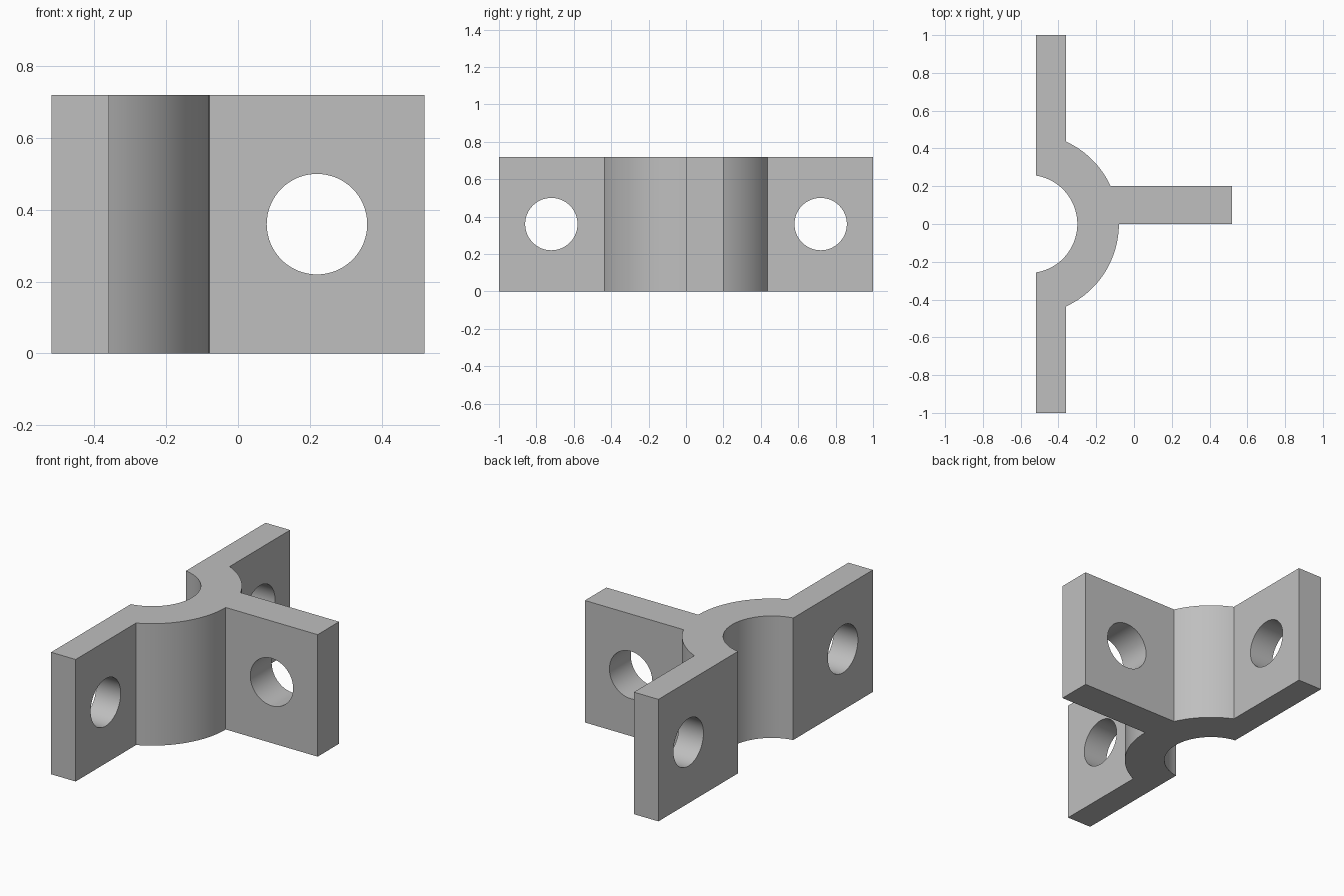
import bpy, bmesh
from math import sin, cos, asin, acos, pi, radians
from mathutils import Matrix

cube = bpy.data.objects.get("Cube")
if cube:
    bpy.data.objects.remove(cube, do_unlink=True)

HEIGHT, BACK, FACE, TIP = 0.72, -0.52, -0.36, 0.52
CENTRE, OUTER, INNER = -0.56, 0.48, 0.26
FIN, HOLE = 0.2, 0.14

grey = bpy.data.materials.new("plain grey")
grey.use_nodes = True
colour = (0.52, 0.52, 0.52, 1)
grey.diffuse_color = colour
grey.node_tree.nodes["Principled BSDF"].inputs["Base Color"].default_value = colour


def arc(radius, start, end, steps):
    angles = [start + (end - start) * i / steps for i in range(steps + 1)]
    return [(CENTRE + radius * cos(a), radius * sin(a)) for a in angles]


def finish(bm, name):
    mesh = bpy.data.meshes.new(name)
    bmesh.ops.recalc_face_normals(bm, faces=bm.faces)
    bm.to_mesh(mesh)
    bm.free()
    obj = bpy.data.objects.new(name, mesh)
    bpy.context.collection.objects.link(obj)
    mesh.materials.append(grey)
    return obj


# Bracket outline: two flanges, a half-round saddle and one fin
wide = acos((FACE - CENTRE) / OUTER)
inside = acos((BACK - CENTRE) / INNER)
outline = [(BACK, -1), (FACE, -1)]
outline += arc(OUTER, -wide, 0, 24)
outline += [(TIP, 0), (TIP, FIN)]
outline += arc(OUTER, asin(FIN / OUTER), wide, 16)
outline += [(FACE, 1), (BACK, 1)]
outline += arc(INNER, inside, -inside, 40)

bm = bmesh.new()
base = bm.faces.new([bm.verts.new((x, y, 0)) for x, y in outline])
top = bmesh.ops.extrude_face_region(bm, geom=[base])["geom"]
bmesh.ops.translate(bm, vec=(0, 0, HEIGHT),
                    verts=[v for v in top if isinstance(v, bmesh.types.BMVert)])
bracket = finish(bm, "clamp_bracket")

# Bolt holes through both flanges and the fin
middle = HEIGHT / 2
flange_x = (BACK + FACE) / 2
holes = [((flange_x, -0.72, middle), "Y"),
         ((flange_x, 0.72, middle), "Y"),
         ((0.22, FIN / 2, middle), "X")]
bm = bmesh.new()
for place, axis in holes:
    bmesh.ops.create_cone(bm, cap_ends=True, segments=64, radius1=HOLE, radius2=HOLE,
                          depth=0.5, matrix=Matrix.Translation(place) @ Matrix.Rotation(pi / 2, 4, axis))
cutter = finish(bm, "bolt_hole_cutter")

bpy.ops.object.select_all(action="DESELECT")
bracket.select_set(True)
bpy.context.view_layer.objects.active = bracket
cut = bracket.modifiers.new("bolt holes", "BOOLEAN")
cut.operation = "DIFFERENCE"
cut.solver = "EXACT"
cut.object = cutter
bpy.ops.object.modifier_apply(modifier=cut.name)
bpy.data.objects.remove(cutter, do_unlink=True)

bpy.ops.object.shade_smooth_by_angle(angle=radians(20))
